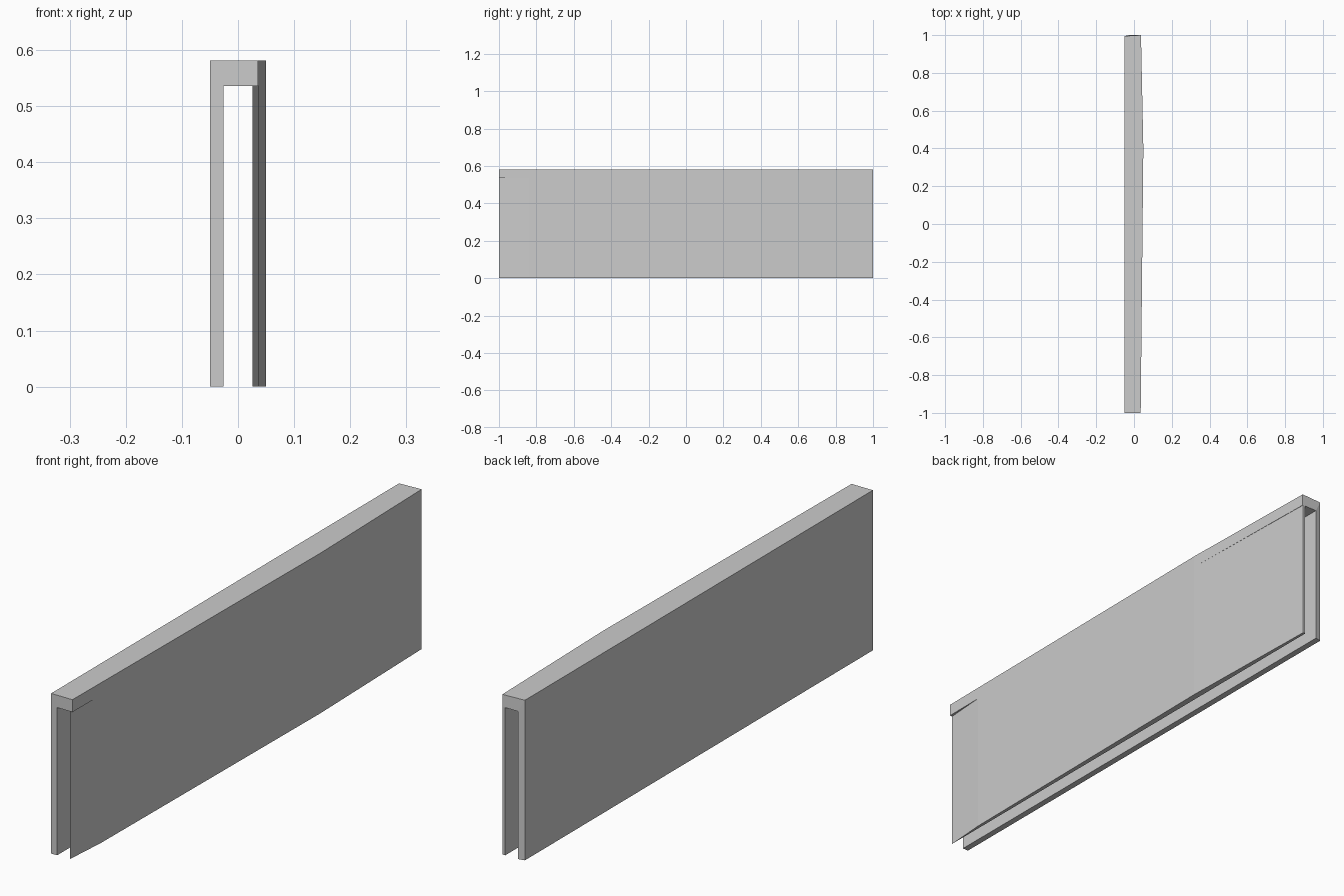
import bpy, bmesh

if "Cube" in bpy.data.objects:
    bpy.data.objects.remove(bpy.data.objects["Cube"])

TOP, CEIL = 0.581, 0.536           # top of the cap, ceiling of the slot
OUT_L, IN_L, IN_R = -0.05, -0.026, 0.0255

# Stations along the length: y, cap right edge, right wall outer face
# (the right wall starts as a knife edge and bulges slightly)
STATIONS = [
    (-1.0, 0.0355, IN_R),
    (-0.84, 0.037, 0.037),
    (0.4, 0.0495, 0.0495),
    (1.0, 0.037, 0.0355),
]


def section(cap, wall):
    """Inverted U cross-section as (x, z) points."""
    return [(OUT_L, 0), (OUT_L, TOP), (cap, TOP), (cap, CEIL), (wall, CEIL),
            (wall, 0), (IN_R, 0), (IN_R, CEIL), (IN_L, CEIL), (IN_L, 0)]


bm = bmesh.new()
rings = [[bm.verts.new((x, y, z)) for x, z in section(cap, wall)]
         for y, cap, wall in STATIONS]

# Long sides of the channel
n = len(rings[0])
for a, b in zip(rings, rings[1:]):
    for i in range(n):
        j = (i + 1) % n
        bm.faces.new((a[i], a[j], b[j], b[i]))

# End faces: left wall, cap, right wall (the front right wall has no thickness)
for ring, parts in ((rings[0], ((0, 1, 8, 9), (1, 2, 3, 7, 8))),
                    (rings[-1], ((0, 1, 8, 9), (1, 2, 3, 4, 7, 8), (4, 5, 6, 7)))):
    for part in parts:
        bm.faces.new([ring[i] for i in part])

# Slightly skewed rear corner on the left wall
for i in (0, 1):
    rings[-1][i].co.y = 0.995

bmesh.ops.remove_doubles(bm, verts=bm.verts[:], dist=1e-5)
bmesh.ops.recalc_face_normals(bm, faces=bm.faces[:])

mesh = bpy.data.meshes.new("channel_wall")
bm.to_mesh(mesh)
bm.free()
obj = bpy.data.objects.new("channel_wall", mesh)
bpy.context.collection.objects.link(obj)
